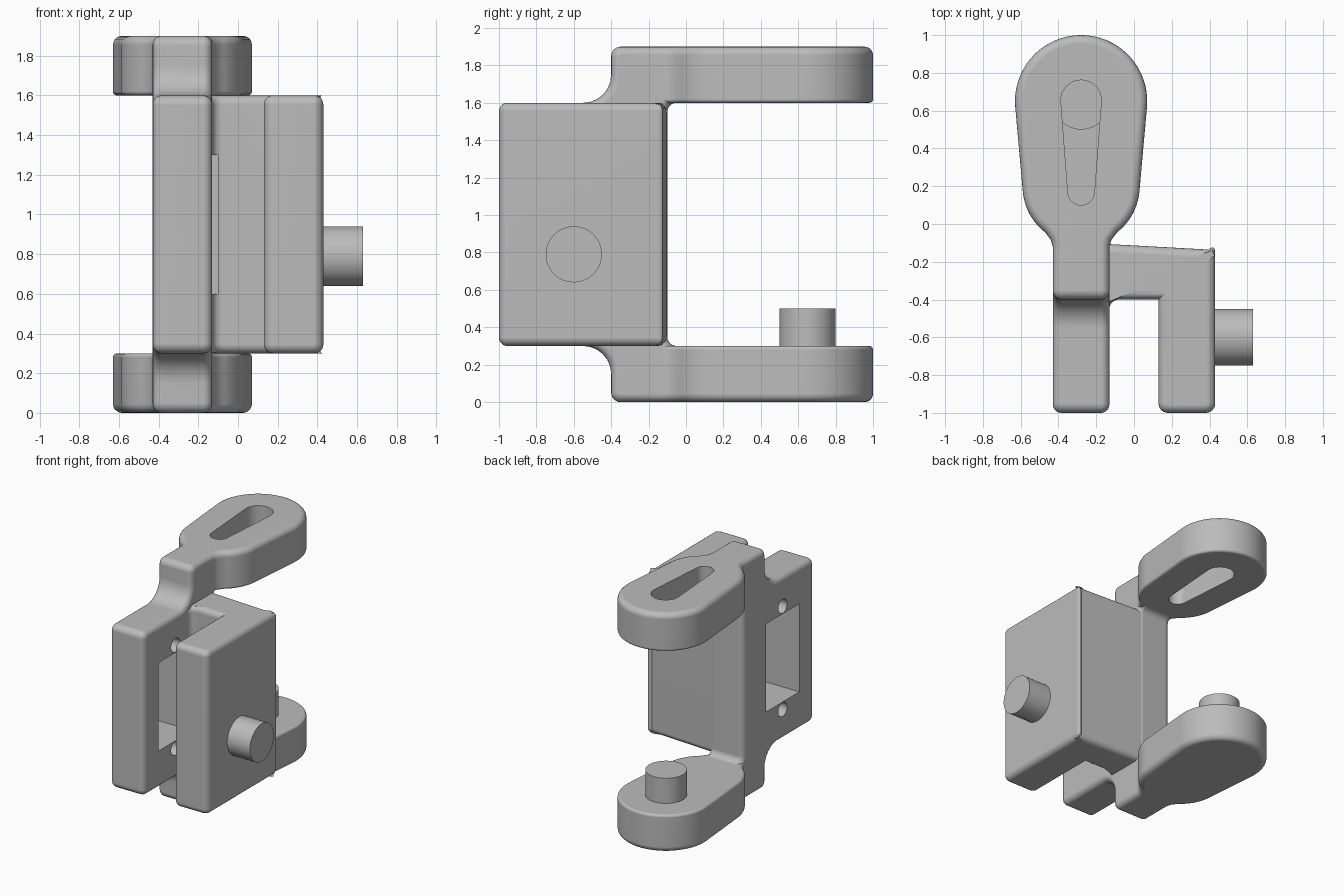
import bpy, bmesh, math
from mathutils import Vector

if "Cube" in bpy.data.objects:
    bpy.data.objects.remove(bpy.data.objects["Cube"], do_unlink=True)

MID = -0.28      # x of the hinge column and both arms
HEIGHT = 1.9
ROUND = 0.045

grey = bpy.data.materials.new("plain_grey")
grey.use_nodes = True
COLOUR = (0.5, 0.5, 0.5, 1)
grey.diffuse_color = COLOUR
grey.node_tree.nodes["Principled BSDF"].inputs["Base Color"].default_value = COLOUR


def arc(cx, cy, r, a0, a1, n=16):
    return [(cx + r * math.cos(a0 + (a1 - a0) * i / n),
             cy + r * math.sin(a0 + (a1 - a0) * i / n)) for i in range(n + 1)]


def rounded(corners, n=6):
    """Outline from (a, b, radius) corners; radius 0 keeps a corner sharp."""
    out = []
    for i, (a, b, r) in enumerate(corners):
        p = Vector((a, b))
        if r == 0:
            out.append((a, b))
            continue
        u = (Vector(corners[i - 1][:2]) - p).normalized()
        v = (Vector(corners[(i + 1) % len(corners)][:2]) - p).normalized()
        centre = p + (u + v) * r          # all rounded corners are square
        for k in range(n + 1):
            t = k / n * math.pi / 2
            q = centre - v * r * math.cos(t) - u * r * math.sin(t)
            out.append((q.x, q.y))
    return out


def prism(name, outline, axis, lo, hi, round_lo=0.0, round_hi=0.0):
    """Extrude an outline along x or z and round the rims of its caps."""
    def place(p, t):
        return (t, p[0], p[1]) if axis == "x" else (p[0], p[1], t)
    bm = bmesh.new()
    rings = [[bm.verts.new(place(p, t)) for p in outline] for t in (lo, hi)]
    caps = [bm.faces.new(ring) for ring in rings]
    n = len(outline)
    for i in range(n):
        j = (i + 1) % n
        bm.faces.new((rings[0][i], rings[0][j], rings[1][j], rings[1][i]))
    bmesh.ops.recalc_face_normals(bm, faces=bm.faces[:])
    rims = [list(cap.edges) for cap in caps]
    for rim, size in zip(rims, (round_lo, round_hi)):
        if size:
            bmesh.ops.bevel(bm, geom=rim, offset=size, offset_type="OFFSET", segments=5,
                            profile=0.5, affect="EDGES", clamp_overlap=False)
    mesh = bpy.data.meshes.new(name)
    bm.to_mesh(mesh)
    bm.free()
    mesh.materials.append(grey)
    ob = bpy.data.objects.new(name, mesh)
    bpy.context.collection.objects.link(ob)
    return ob


def activate(ob):
    bpy.ops.object.select_all(action="DESELECT")
    ob.select_set(True)
    bpy.context.view_layer.objects.active = ob


def cut(ob, cutters):
    activate(ob)
    for cutter in cutters:
        mod = ob.modifiers.new("cut", "BOOLEAN")
        mod.operation = "DIFFERENCE"
        mod.solver = "EXACT"
        mod.object = cutter
        bpy.ops.object.modifier_apply(modifier=mod.name)


def circle(cx, cy, r):
    return arc(cx, cy, r, 0, math.tau, 48)[:-1]


# Column: side plate with the necks of both arms in one side profile
upper = [(-1, 1.6, 0.05), (-0.4, 1.6, 0.15), (-0.4, HEIGHT, 0.05),
         (0.05, HEIGHT, 0), (0.05, 1.6, 0), (-0.1, 1.6, 0.05)]
lower = [(y, HEIGHT - z, r) for y, z, r in reversed(upper)]
column = prism("side_plate_with_necks", rounded(upper + lower), "x",
               MID - 0.15, MID + 0.15, ROUND, ROUND)

# Back web and second side plate, with a small fillet against the column
plan = [(-0.25, -0.1, 0), (-0.25, -0.45, 0)]
plan = rounded([(-0.25, -0.1, 0), (-0.25, -0.46, 0), (-0.14, -0.46, 0), (-0.13, -0.45, 0)])
plan += arc(-0.08, -0.45, 0.05, math.pi, math.pi / 2, 6)[1:]
plan += rounded([(0.13, -0.4, 0), (0.13, -1, 0.05), (0.43, -1, 0.05), (0.43, -0.1, 0.05)])
web = prism("web_and_outer_plate", plan, "z", 0.3, 1.6, ROUND, ROUND)

# Window and screw holes through the column
window = prism("window_cutter", [(-0.81, 0.6), (-0.39, 0.6), (-0.39, 1.3), (-0.81, 1.3)],
               "x", -0.6, -0.1)
holes = [prism("screw_hole_cutter", circle(-0.6, 0.95 + s * 0.41, 0.055), "x", -0.6, -0.1)
         for s in (-1, 1)]
cut(column, [window] + holes)
cut(web, [window])

# Paddle outline: big round end, tapered sides, blended into the neck
BIG, SMALL = (0.65, 0.35), (0.2, 0.31)


def taper(big, small):
    return math.asin((big[1] - small[1]) / (big[0] - small[0]))


f = taper(BIG, SMALL)
half = arc(0, SMALL[0], SMALL[1], math.pi * 1.5 + 0.66, math.tau - f, 10)
half = [(0.15, -0.22), (0.15, -0.12), (0.16, -0.085)] + half
paddle = [(MID + x, y) for x, y in half]
paddle += arc(MID, BIG[0], BIG[1], -f, math.pi + f, 40)
paddle += [(MID - x, y) for x, y in reversed(half)]
upper_arm = prism("upper_arm", paddle, "z", 1.6, HEIGHT, 0.02, ROUND)
lower_arm = prism("lower_arm", paddle, "z", 0, 0.3, ROUND, 0.02)

# Tapered slot in the upper arm
b, s = (0.655, 0.107), (0.17, 0.07)
f = taper(b, s)
slot = prism("slot_cutter", arc(MID, *b, -f, math.pi + f) + arc(MID, *s, math.pi + f, math.tau - f),
             "z", 1.5, 2)
cut(upper_arm, [slot])

# Pins
hinge_pin = prism("hinge_pin", circle(MID, 0.65, 0.15), "z", 0.25, 0.5)
side_pin = prism("side_pin", circle(-0.6, 0.79, 0.15), "x", 0.4, 0.63)

for cutter in [window, slot] + holes:
    bpy.data.objects.remove(cutter, do_unlink=True)

# Smooth shading with flat faces kept flat
for ob in (column, web, upper_arm, lower_arm, hinge_pin, side_pin):
    activate(ob)
    bpy.ops.object.shade_smooth_by_angle(angle=math.radians(35))
    weighted = ob.modifiers.new("flat_faces", "WEIGHTED_NORMAL")
    weighted.keep_sharp = True
